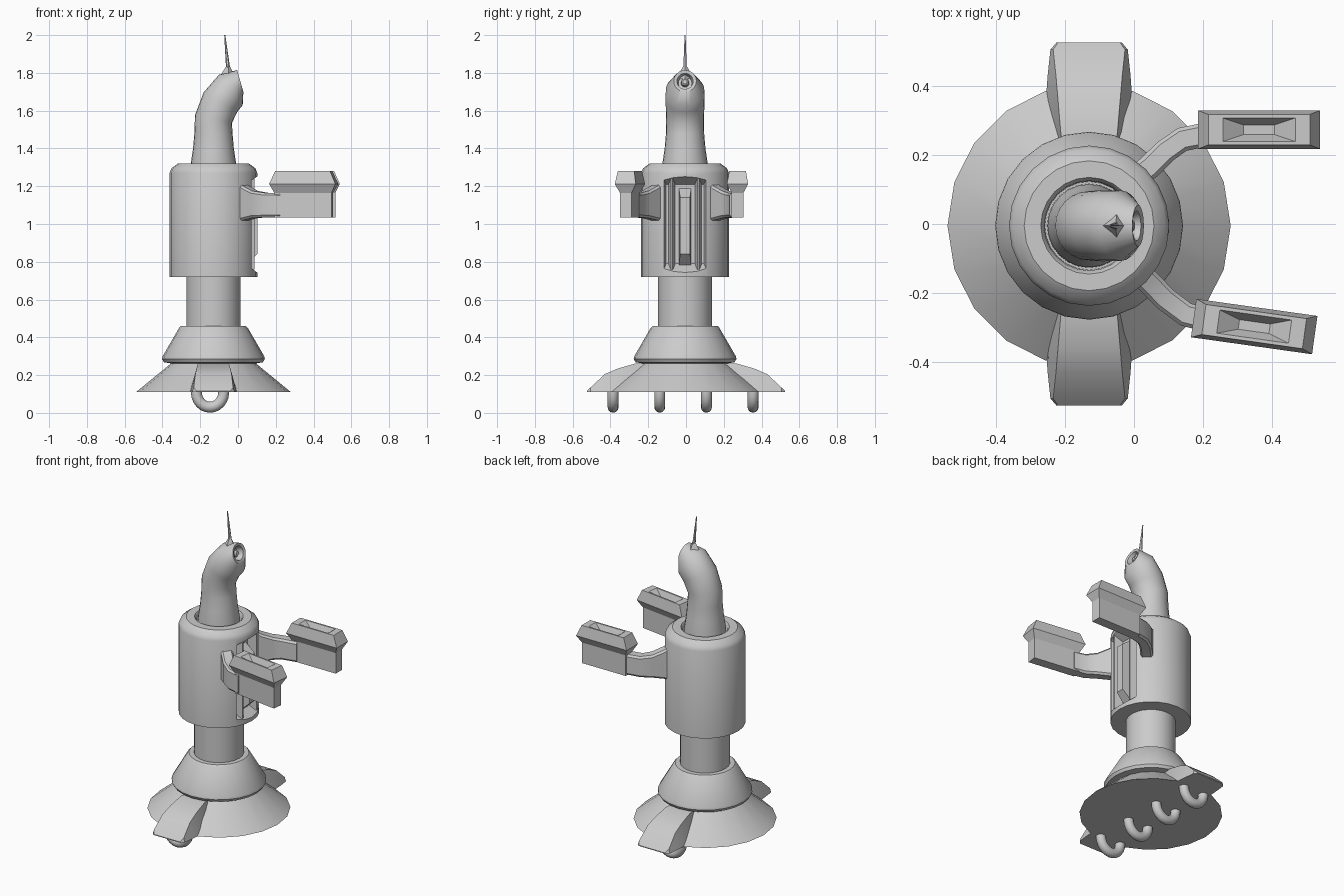
import bpy, bmesh, math
from mathutils import Vector, Matrix

if "Cube" in bpy.data.objects:
    bpy.data.objects.remove(bpy.data.objects["Cube"])

CX, CY = -0.13, -0.005      # main axis of the model


def loft(name, rings, smooth=35):
    """Skin a list of equal-length rings and cap both ends."""
    bm = bmesh.new()
    vs = [[bm.verts.new(p) for p in r] for r in rings]
    n = len(rings[0])
    for a, b in zip(vs, vs[1:]):
        for i in range(n):
            j = (i + 1) % n
            bm.faces.new((a[i], a[j], b[j], b[i]))
    bm.faces.new(vs[0][::-1])
    bm.faces.new(vs[-1])
    bmesh.ops.recalc_face_normals(bm, faces=bm.faces)
    me = bpy.data.meshes.new(name)
    bm.to_mesh(me)
    bm.free()
    ob = bpy.data.objects.new(name, me)
    bpy.context.collection.objects.link(ob)
    if smooth:
        shade(ob, smooth)
    return ob


def shade(ob, deg):
    bpy.ops.object.select_all(action='DESELECT')
    ob.select_set(True)
    bpy.context.view_layer.objects.active = ob
    bpy.ops.object.shade_smooth_by_angle(angle=math.radians(deg))


def circle(c, r, tilt=0.0, n=24):
    """Ring whose normal leans from +z towards +x by tilt degrees."""
    m = Matrix.Translation(c) @ Matrix.Rotation(math.radians(tilt), 4, 'Y')
    return [m @ Vector((r * math.cos(2 * math.pi * i / n), r * math.sin(2 * math.pi * i / n), 0))
            for i in range(n)]


def lathe(name, profile, n=24, smooth=35):
    return loft(name, [circle((CX, CY, z), r, 0, n) for r, z in profile], smooth)


def rect(x, y0, y1, z0, z1):
    return [(x, y0, z0), (x, y1, z0), (x, y1, z1), (x, y0, z1)]


# base skirt, collar and column
lathe("base_skirt", [(.41, .11), (.215, .27)], 20)
lathe("collar", [(.225, .262), (.262, .268), (.272, .285), (.27, .298), (.182, .45), (.172, .46)])
lathe("column", [(.143, .44), (.143, .74)])

# body with a sunken panel on the +x side
body = lathe("body", [(.232, .72), (.232, 1.27), (.222, 1.295), (.188, 1.32),
                      (.14, 1.32), (.13, 1.305), (.128, 1.26)], 24, 0)
cutter = loft("panel_cutter", [rect(.035, -.1 + CY, .1 + CY, .79, 1.21),
                               rect(.15, -.135 + CY, .135 + CY, .71, 1.28)], 0)
mod = body.modifiers.new("panel", 'BOOLEAN')
mod.object, mod.operation, mod.solver = cutter, 'DIFFERENCE', 'EXACT'
bpy.ops.object.select_all(action='DESELECT')
body.select_set(True)
bpy.context.view_layer.objects.active = body
bpy.ops.object.modifier_apply(modifier="panel")
bpy.data.objects.remove(cutter)
shade(body, 35)

# panel bar and ribs
loft("panel_bar", [rect(.02, -.034 + CY, .034 + CY, .76, 1.2),
                   rect(.102, -.026 + CY, .026 + CY, .84, 1.14)], 0)
for s in (-1, 1):
    y = CY + s * .07
    loft("panel_rib", [rect(.02, y - .022, y + .022, .74, 1.25),
                       rect(.088, y - .004, y + .004, .76, 1.24)], 0)

# bent neck ending in a hollow tapered snout
neck = [(-.13, 1.25, 0, .122), (-.13, 1.32, 0, .12), (-.13, 1.40, 0, .108), (-.13, 1.48, 0, .101),
        (-.13, 1.555, 12, .1), (-.093, 1.645, 30, .103), (-.038, 1.71, 52, .102),
        (.012, 1.757, 74, .06), (.008, 1.756, 74, .043), (-.03, 1.745, 74, .036)]
loft("neck", [circle((x, CY, z), r, t) for x, z, t, r in neck])
loft("snout_lens", [circle((x, CY, z), r, 74, 10) for x, z, r in
                    [(-.035, 1.743, .022), (-.008, 1.751, .02), (0, 1.753, .012)]])

# antenna
loft("antenna_foot", [circle((-.05, CY, 1.775), .045, 15, 4), circle((-.052, CY, 1.838), .008, 0, 4)], 0)
loft("antenna", [circle((-.052, CY, 1.82), .011, 0, 6), circle((-.07, CY, 2.0), .003, 0, 6)])

# side fins of the base: trapezoid sections running outwards
for s in (-1, 1):
    sections = [(.18, .07, .1, .262), (.265, .082, .115, .262), (.36, .09, .125, .235),
                (.43, .096, .12, .205), (.505, .104, .112, .135), (.525, .09, .095, .115)]
    loft("side_fin", [[(CX + w, s * y, .11), (CX + t, s * y, z), (CX - t, s * y, z), (CX - w, s * y, .11)]
                      for y, t, w, z in sections], 20)

# U-shaped hooks under the base
for k in range(4):
    y = -.386 + .247 * k
    rings = []
    for i in range(13):
        a = math.pi * i / 12
        c = (-.148 - .072 * math.cos(a), y, .108 - .078 * math.sin(a))
        rings.append(circle(c, .029, 180 - math.degrees(a), 12))
    rings.insert(0, [p + Vector((0, 0, .02)) for p in rings[0]])
    rings.append([p + Vector((0, 0, .02)) for p in rings[-1]])
    loft("hook", rings)


# arms with trough-topped heads
def arm(path, heights, head_at, turn):
    pts = [Vector(p) for p in path]
    rings = []
    for i, p in enumerate(pts):
        d = (pts[min(i + 1, len(pts) - 1)] - pts[max(i - 1, 0)]).normalized()
        n = Vector((-d.y, d.x)) * .035
        z0, z1 = heights[i]
        b = .012
        q = [(1, z0 + b), (1, z1 - b), (.7, z1), (-.7, z1), (-1, z1 - b), (-1, z0 + b), (-.7, z0), (.7, z0)]
        rings.append([(p.x + n.x * k, p.y + n.y * k, z) for k, z in q])
    loft("arm", rings)
    m = Matrix.Translation((*head_at, 0)) @ Matrix.Rotation(math.radians(turn), 4, 'Z')
    levels = [(1.035, .153, .031), (1.165, .153, .031), (1.212, .177, .056),
              (1.28, .147, .044), (1.28, .105, .034), (1.235, .045, .014)]
    loft("arm_head", [[m @ Vector((sx * hx, sy * hy, z)) for sx, sy in ((1, 1), (-1, 1), (-1, -1), (1, -1))]
                      for z, hx, hy in levels], 0)


heights = [(1.01, 1.23), (1.02, 1.2), (1.032, 1.175), (1.035, 1.165), (1.036, 1.164)]
arm([(.0, .13), (.045, .165), (.09, .21), (.14, .245), (.24, .265)], heights, (.362, .273), 0)
arm([(.0, -.13), (.045, -.17), (.09, -.217), (.15, -.262), (.23, -.282)], heights, (.348, -.297), -8)
